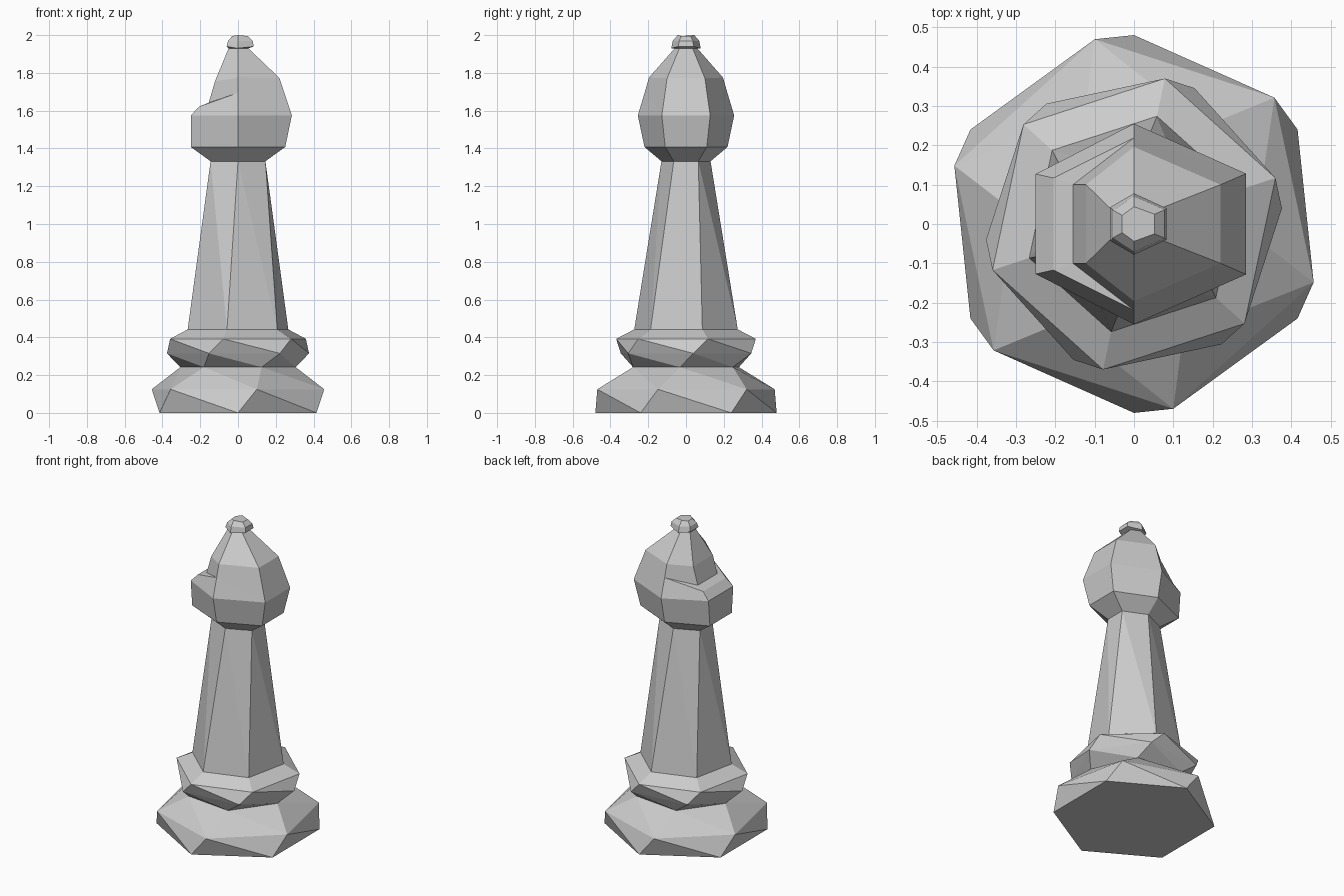
import bpy, bmesh
from math import cos, sin, radians

if "Cube" in bpy.data.objects:
    bpy.data.objects.remove(bpy.data.objects["Cube"])


def loft(name, rings, twisted=False, cap_bottom=False, cap_top=False):
    """Join six-sided rings into one flat-shaded skin."""
    bm = bmesh.new()
    loops = [[bm.verts.new(p) for p in ring] for ring in rings]
    for a, b in zip(loops, loops[1:]):
        for i in range(6):
            j = (i + 1) % 6
            if twisted:
                bm.faces.new((a[i], a[j], b[i]))
                bm.faces.new((a[j], b[j], b[i]))
            else:
                bm.faces.new((a[i], a[j], b[j], b[i]))
    if cap_bottom:
        bm.faces.new(loops[0][::-1])
    if cap_top:
        bm.faces.new(loops[-1])
    bmesh.ops.remove_doubles(bm, verts=bm.verts[:], dist=0.0005)
    bmesh.ops.recalc_face_normals(bm, faces=bm.faces[:])
    mesh = bpy.data.meshes.new(name)
    bm.to_mesh(mesh)
    bm.free()
    obj = bpy.data.objects.new(name, mesh)
    bpy.context.collection.objects.link(obj)
    return obj


def hexagon(r, z, angle, sx=1.0):
    return [(sx * r * cos(radians(angle + 60 * i)), r * sin(radians(angle + 60 * i)), z)
            for i in range(6)]


def oval(right, mid, left):
    """Hexagon mirrored in y: right (x, y, z), middle (y, z), left (x, y, z)."""
    (rx, ry, rz), (my, mz), (lx, ly, lz) = right, mid, left
    return [(rx, ry, rz), (0, my, mz), (lx, ly, lz),
            (lx, -ly, lz), (0, -my, mz), (rx, -ry, rz)]


# Twisted foot and collar
loft("twisted_base", [hexagon(0.48, 0, 30), hexagon(0.48, 0.125, 42),
                      hexagon(0.307, 0.242, 54), hexagon(0.378, 0.315, 66),
                      hexagon(0.378, 0.392, 78), hexagon(0.28, 0.442, 78)],
     twisted=True, cap_bottom=True)

# Tapered, slightly twisted column
loft("column", [hexagon(0.28, 0.442, 18), hexagon(0.13, 1.332, 30, 1.29)], twisted=True)

# Head with a notch cut into the left side
shoulder = (0.285, 0.128, 1.575)
loft("notched_head", [
    oval((0.145, 0.065, 1.332), (0.13, 1.332), (-0.145, 0.065, 1.332)),
    oval((0.25, 0.11, 1.408), (0.22, 1.408), (-0.25, 0.112, 1.408)),
    oval(shoulder, (0.255, 1.575), (-0.25, 0.127, 1.575)),
    oval(shoulder, (0.219, 1.695), (-0.205, 0.117, 1.622)),
    oval(shoulder, (0.219, 1.695), (-0.155, 0.1, 1.642)),
    oval((0.22, 0.1, 1.772), (0.196, 1.775), (-0.122, 0.1, 1.755)),
    oval((0.055, 0.035, 1.93), (0.06, 1.93), (-0.05, 0.03, 1.93))])

# Small knob on top
loft("top_knob", [
    oval((0.055, 0.035, 1.93), (0.06, 1.93), (-0.05, 0.03, 1.93)),
    oval((0.083, 0.04, 1.94), (0.078, 1.93), (-0.06, 0.043, 1.94)),
    oval((0.078, 0.036, 1.97), (0.07, 1.97), (-0.053, 0.035, 1.97)),
    oval((0.052, 0.025, 1.995), (0.044, 2.0), (-0.03, 0.022, 1.995))],
    cap_top=True)
